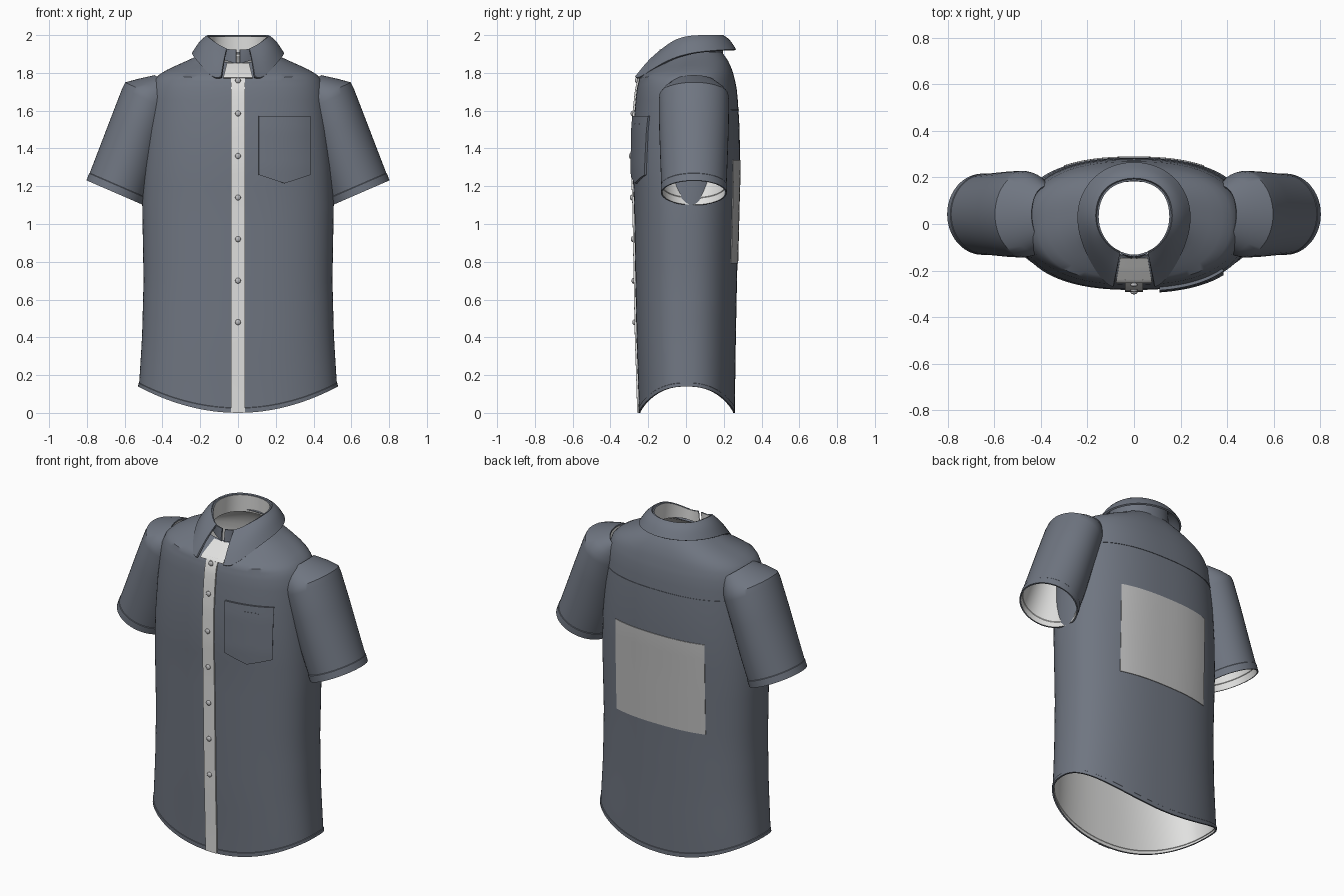
import bpy, bmesh, math
from mathutils import Vector

cube = bpy.data.objects.get("Cube")
if cube:
    bpy.data.objects.remove(cube, do_unlink=True)


def material(name, rgb):
    m = bpy.data.materials.new(name)
    m.use_nodes = True
    m.diffuse_color = (*rgb, 1)
    m.node_tree.nodes["Principled BSDF"].inputs["Base Color"].default_value = (*rgb, 1)
    return m


SLATE = material("slate_cloth", (0.16, 0.18, 0.22))
LINING = material("pale_lining", (0.75, 0.75, 0.74))
PATCH = material("grey_patch", (0.52, 0.52, 0.52))
BUTTON = material("button_grey", (0.5, 0.5, 0.51))

# Torso profile: height, half width, front y, back y
PROFILE = [(0, .525, -.25, .258), (.13, .525, -.253, .26), (.4, .508, -.262, .264),
           (.7, .5, -.268, .27), (1.1, .507, -.275, .28), (1.3, .5, -.283, .286),
           (1.5, .485, -.28, .284), (1.65, .47, -.268, .275), (1.72, .46, -.26, .268),
           (1.78, .435, -.245, .255), (1.82, .37, -.19, .243), (1.86, .28, -.13, .225),
           (1.89, .215, -.115, .205), (1.91, .18, -.11, .19)]
POWER = 2.4


def section(z):
    """Half width, centre y and half depth of the torso at a height."""
    z = min(max(z, 0), PROFILE[-1][0])
    for a, b in zip(PROFILE, PROFILE[1:]):
        if z <= b[0]:
            t = (z - a[0]) / (b[0] - a[0])
            w, f, k = (a[i] + (b[i] - a[i]) * t for i in (1, 2, 3))
            return w, (f + k) / 2, (k - f) / 2


def surface_y(x, z, side):
    w, c, h = section(z)
    return c + side * h * max(0, 1 - abs(x / w) ** POWER) ** (1 / POWER)


def inside_torso(p):
    w, c, h = section(p.z)
    return abs(p.x / w) ** POWER + abs((p.y - c) / h) ** POWER < .85


def signed_power(v):
    return math.copysign(abs(v) ** (2 / POWER), v)


def lerp(a, b, t):
    return a + (b - a) * t


def sheet(name, rows, mats, thick, closed=False, flip=False, drop=None, smooth=0):
    """Skin a grid of points, give it thickness and shade it."""
    bm = bmesh.new()
    grid = [[bm.verts.new(p) for p in row] for row in rows]
    n = len(rows[0])
    for lo, hi in zip(grid, grid[1:]):
        for j in range(n if closed else n - 1):
            k = (j + 1) % n
            quad = [lo[j], lo[k], hi[k], hi[j]]
            if drop and all(drop(v.co) for v in quad):
                continue
            bm.faces.new(quad[::-1] if flip else quad)
    bmesh.ops.delete(bm, geom=[v for v in bm.verts if not v.link_faces], context='VERTS')
    me = bpy.data.meshes.new(name)
    bm.to_mesh(me)
    bm.free()
    for m in mats:
        me.materials.append(m)
    ob = bpy.data.objects.new(name, me)
    bpy.context.collection.objects.link(ob)
    if smooth:
        sub = ob.modifiers.new("smooth", 'SUBSURF')
        sub.levels = sub.render_levels = smooth
        sub.boundary_smooth = 'PRESERVE_CORNERS'
    sol = ob.modifiers.new("cloth", 'SOLIDIFY')
    sol.thickness = thick
    sol.offset = -1
    sol.material_offset = len(mats) - 1
    finish(ob)
    return ob


def finish(ob):
    bpy.ops.object.select_all(action='DESELECT')
    ob.select_set(True)
    bpy.context.view_layer.objects.active = ob
    for m in list(ob.modifiers):
        bpy.ops.object.modifier_apply(modifier=m.name)
    bpy.ops.object.shade_smooth_by_angle(angle=math.radians(35))


# Torso with curved hem and dipped neckline
def torso_point(level, bump, a):
    cx, sy = signed_power(math.cos(a)), signed_power(math.sin(a))
    hem = .14 * cx * cx
    top = 1.91 - .055 * max(0, -sy) ** 3
    z = level
    if level < .5:
        z = lerp(hem, .5, level / .5)
    elif level > 1.72:
        z = lerp(1.72, top, (level - 1.72) / .19)
    w, c, h = section(z)
    return Vector((w * cx * bump, c + h * sy * bump, z))


levels = [(0, 1.008), (.025, 1.008), (.027, 1)]
levels += [(.1 * i, 1) for i in range(1, 17)]
levels += [(1.66, 1), (1.72, 1)] + [(1.72 + .19 * i / 8, 1) for i in range(1, 9)]
SIDES = 96
sheet("torso", [[torso_point(l, b, math.tau * j / SIDES) for j in range(SIDES)]
                for l, b in levels], [SLATE, LINING], .01, closed=True)

# Sleeves: outer edge point, inner edge point, half depth, bump
RINGS = [((.80, 1.23), (.50, 1.10), .172, 1.015), ((.786, 1.267), (.486, 1.137), .173, 1.015),
         ((.785, 1.27), (.485, 1.14), .173, 1), ((.735, 1.4), (.44, 1.27), .178, 1),
         ((.67, 1.57), (.39, 1.44), .184, 1), ((.612, 1.72), (.34, 1.59), .186, 1),
         ((.597, 1.75), (.33, 1.62), .182, 1), ((.53, 1.768), (.33, 1.66), .16, 1),
         ((.44, 1.788), (.32, 1.70), .12, 1)]
for label, s in (("left", 1), ("right", -1)):
    rows = []
    for t, b, depth, bump in RINGS:
        mid = Vector(((t[0] + b[0]) / 2, .042, (t[1] + b[1]) / 2))
        arm = Vector(((t[0] - b[0]) / 2, 0, (t[1] - b[1]) / 2))
        ring = []
        for j in range(48):
            a = math.tau * j / 48
            p = mid + (arm * math.cos(a) + Vector((0, depth, 0)) * math.sin(a)) * bump
            ring.append(Vector((p.x * s, p.y, p.z)))
        rows.append(ring)
    sheet(label + "_sleeve", rows, [SLATE, LINING], .008, closed=True,
          flip=s < 0, drop=inside_torso)


# Collar leaf, points from the back round to the left front
FOLD = [(0, .205, 2), (.1, .18, 2), (.155, .12, 2), (.17, .03, 2), (.152, -.04, 1.985),
        (.118, -.085, 1.96), (.085, -.112, 1.94), (.06, -.125, 1.93)]
EDGE = [(0, .275, 1.925), (.13, .245, 1.925), (.22, .155, 1.92), (.252, .04, 1.91),
        (.23, -.075, 1.88), (.18, -.18, 1.82), (.125, -.255, 1.768), (.09, -.27, 1.78)]


def round_neck(half):
    """Mirror a back-to-front path into one running front to front."""
    pts = [Vector(p) for p in half]
    return pts[::-1] + [Vector((-p.x, p.y, p.z)) for p in pts[1:]]


fold, edge = round_neck(FOLD), round_neck(EDGE)
middle = [lerp(f, e, .5) + Vector((0, 0, .018)) for f, e in zip(fold, edge)]
sheet("collar_leaf", [edge, middle, fold], [SLATE], .01, smooth=2)

# Collar stand with front tabs
top = [(x * .97, y - .004, z - .006) for x, y, z in FOLD] + [(.01, -.14, 1.925)]
base = [(x * 1.02, y, 1.89 - .04 * (i / 8) ** 3) for i, (x, y, z) in enumerate(FOLD)]
base.append((.01, -.15, 1.85))
sheet("collar_stand", [round_neck(base), round_neck(top)], [SLATE, LINING], .008, smooth=2)


# Pieces lying on the torso
def plate(name, x0, x1, bottom, height, side, off, mat, nx=12, nz=12, flare=0):
    rows = []
    for i in range(nz + 1):
        v, row = i / nz, []
        for j in range(nx + 1):
            u = 2 * j / nx - 1
            x = lerp(x0, x1, j / nx) * (1 - flare * v)
            z = lerp(bottom(u), height, v)
            row.append(Vector((x, surface_y(x, z, side) + side * off, z)))
        rows.append(row)
    return sheet(name, rows, [mat], off, flip=side > 0)


plate("button_placket", -.038, .038, lambda u: .003, 1.79, -1, .009, LINING, 4, 40)
plate("neck_facing", -.078, .078, lambda u: 1.775, 1.853, -1, .008, LINING, 6, 10, .25)
plate("chest_pocket", .11, .385, lambda u: 1.215 + .045 * abs(u), 1.572, -1, .014, SLATE)
plate("pen_slot", .23, .31, lambda u: 1.528, 1.533, -1, .016, SLATE, 4, 1)
plate("back_patch", -.3, .3, lambda u: .79, 1.34, 1, .004, PATCH, 24, 12)
plate("yoke_seam", -.43, .43, lambda u: 1.6, 1.606, 1, .003, SLATE, 40, 1)

# Buttons down the placket
for i, z in enumerate((1.76, 1.585, 1.36, 1.14, .92, .7, .48)):
    bpy.ops.mesh.primitive_uv_sphere_add(segments=16, ring_count=8, radius=.015,
                                         location=(0, surface_y(0, z, -1) - .011, z))
    ob = bpy.context.object
    ob.name = f"button_{i + 1}"
    ob.scale.y = .6
    ob.data.materials.append(BUTTON)
    finish(ob)
